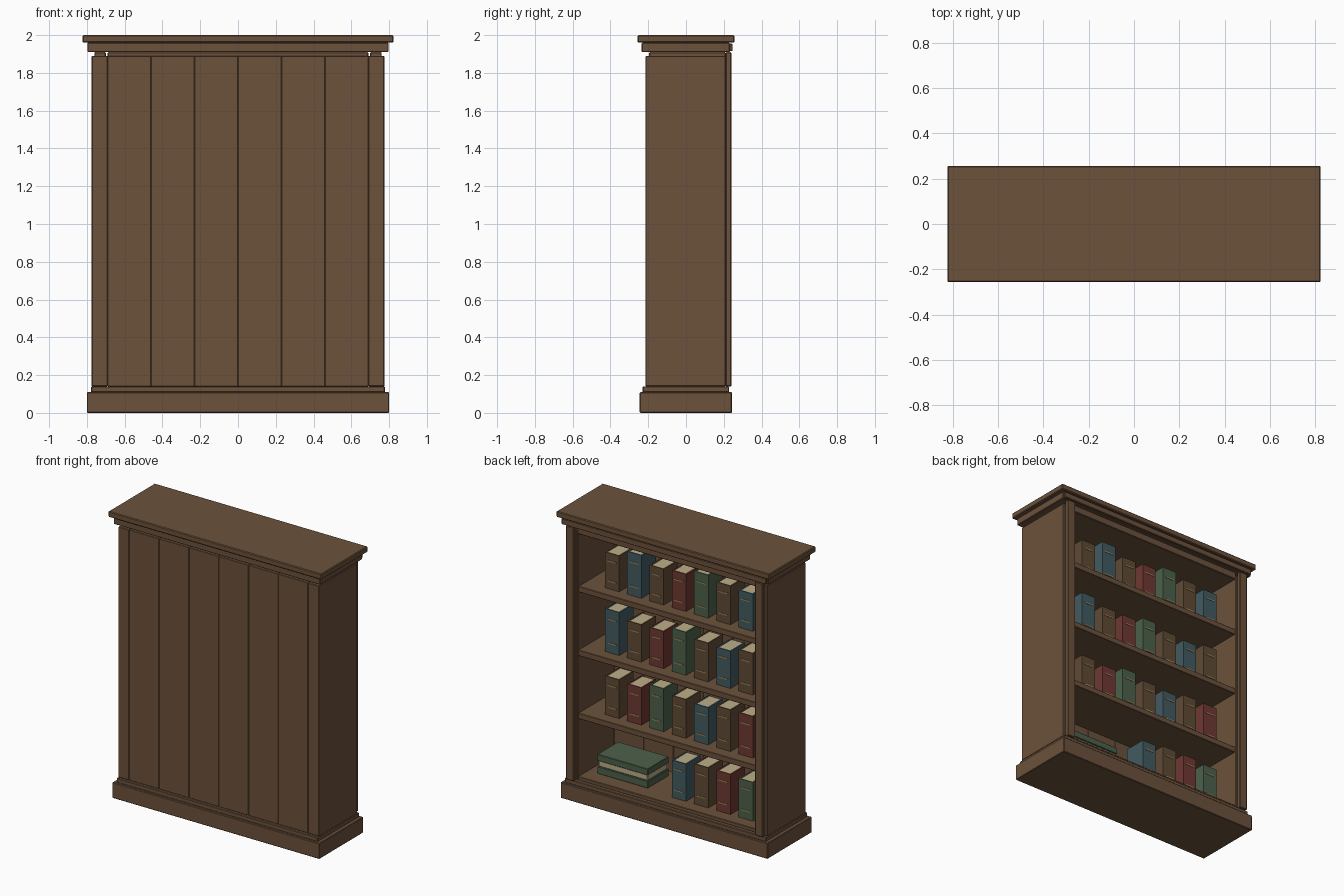
import bpy
import bmesh

if "Cube" in bpy.data.objects:
    bpy.data.objects.remove(bpy.data.objects["Cube"])


def material(name, rgb):
    m = bpy.data.materials.new(name)
    m.diffuse_color = (*rgb, 1.0)
    m.use_nodes = True
    m.node_tree.nodes["Principled BSDF"].inputs["Base Color"].default_value = m.diffuse_color
    return m


WOOD = material("walnut wood", (0.150, 0.085, 0.045))
PAGES = material("page cream", (0.500, 0.420, 0.240))
GOLD = material("gilt band", (0.376, 0.262, 0.110))
CLOTH = {
    "brown": material("brown cloth", (0.117, 0.070, 0.036)),
    "teal": material("teal cloth", (0.054, 0.104, 0.118)),
    "green": material("green cloth", (0.073, 0.118, 0.069)),
    "red": material("red cloth", (0.158, 0.040, 0.032)),
}


def boxes(name, parts, mats, bevel=0.0):
    """One object from boxes given as ((x0, x1), (y0, y1), (z0, z1), slot)."""
    bm = bmesh.new()
    for xs, ys, zs, slot in parts:
        made = bmesh.ops.create_cube(bm, size=1.0)["verts"]
        for v in made:
            v.co = [lo + (c + 0.5) * (hi - lo) for c, (lo, hi) in zip(v.co, (xs, ys, zs))]
        for f in {f for v in made for f in v.link_faces}:
            f.material_index = slot
    mesh = bpy.data.meshes.new(name)
    bm.to_mesh(mesh)
    bm.free()
    for m in mats:
        mesh.materials.append(m)
    ob = bpy.data.objects.new(name, mesh)
    bpy.context.collection.objects.link(ob)
    if bevel:
        mod = ob.modifiers.new("edge_bevel", "BEVEL")
        mod.width = bevel
        mod.segments = 1
    return ob


def wood(name, xs, ys, zs, bevel=0.004):
    return boxes(name, [(xs, ys, zs, 0)], [WOOD], bevel)


# Base and cornice mouldings
wood("plinth", (-0.80, 0.80), (-0.245, 0.243), (0.0, 0.11))
wood("plinth_step", (-0.777, 0.777), (-0.23, 0.228), (0.108, 0.14))
wood("cornice_lower", (-0.797, 0.797), (-0.235, 0.232), (1.91, 1.96))
wood("cornice_fascia", (-0.79, 0.79), (0.23, 0.246), (1.915, 1.955), 0.003)
wood("cornice_top", (-0.823, 0.823), (-0.256, 0.256), (1.96, 2.0), 0.005)

# Side panels with pilasters on the open face
for tag, s in (("left", -1), ("right", 1)):
    span = lambda a, b: tuple(sorted((s * a, s * b)))
    wood(f"side_panel_{tag}", span(0.69, 0.775), (-0.215, 0.21), (0.14, 1.89))
    wood(f"pilaster_{tag}", span(0.70, 0.76), (0.21, 0.24), (0.14, 1.91))

# Planked panel, ceiling board and shelves
for i in range(6):
    x = -0.69 + i * 0.23
    wood(f"plank_{i + 1}", (x, x + 0.23), (-0.213, -0.19), (0.14, 1.89), 0.003)
wood("ceiling_board", (-0.69, 0.69), (-0.195, 0.21), (1.86, 1.91))
SHELF_TOPS = [1.49, 1.045, 0.605]
wood("bottom_shelf", (-0.69, 0.69), (-0.192, 0.205), (0.139, 0.165), 0.003)
for i, z in enumerate(SHELF_TOPS):
    wood(f"shelf_{i + 1}", (-0.692, 0.692), (-0.192, 0.20), (z - 0.04, z), 0.003)


def book(name, x, z, height, colour):
    """Upright book: two boards, spine, page block, gilt bands."""
    w, back, front, board = 0.055, -0.04, 0.12, 0.010
    parts = [
        ((x - w, x - w + board), (back, front), (z, z + height), 0),
        ((x + w - board, x + w), (back, front), (z, z + height), 0),
        ((x - w + board, x + w - board), (front - board, front), (z, z + height), 0),
        ((x - w + board, x + w - board), (back + 0.004, front - board),
         (z + 0.004, z + height - 0.004), 1),
    ]
    for t in (0.22, 0.78):
        zb = z + height * t
        parts.append(((x - 0.034, x + 0.034), (front - 0.002, front + 0.003),
                      (zb - 0.004, zb + 0.004), 2))
    boxes(name, parts, [CLOTH[colour], PAGES, GOLD])


# Rows of books, from +x towards -x: colour and height
ROWS = [
    (1.49, 0, [("brown", .25), ("teal", .30), ("brown", .25), ("red", .26),
               ("green", .30), ("brown", .27), ("teal", .26)]),
    (1.045, 0, [("teal", .30), ("brown", .26), ("red", .26), ("green", .30),
                ("brown", .27), ("teal", .26), ("brown", .29)]),
    (0.605, 0, [("brown", .27), ("red", .26), ("green", .30), ("brown", .27),
                ("teal", .26), ("brown", .29), ("red", .29)]),
    (0.165, 3, [("teal", .26), ("brown", .28), ("red", .28), ("green", .27)]),
]
for r, (z, first, row) in enumerate(ROWS):
    for i, (colour, h) in enumerate(row):
        book(f"book_{r + 1}_{i + 1}", 0.487 - 0.172 * (first + i), z, h, colour)

# Large books lying flat on the bottom shelf
boxes("flat_books", [
    ((0.225, 0.615), (-0.13, 0.10), (0.165, 0.215), 0),
    ((0.232, 0.608), (-0.123, 0.093), (0.215, 0.255), 1),
    ((0.225, 0.615), (-0.13, 0.10), (0.255, 0.30), 0),
], [CLOTH["green"], PAGES], 0.003)
